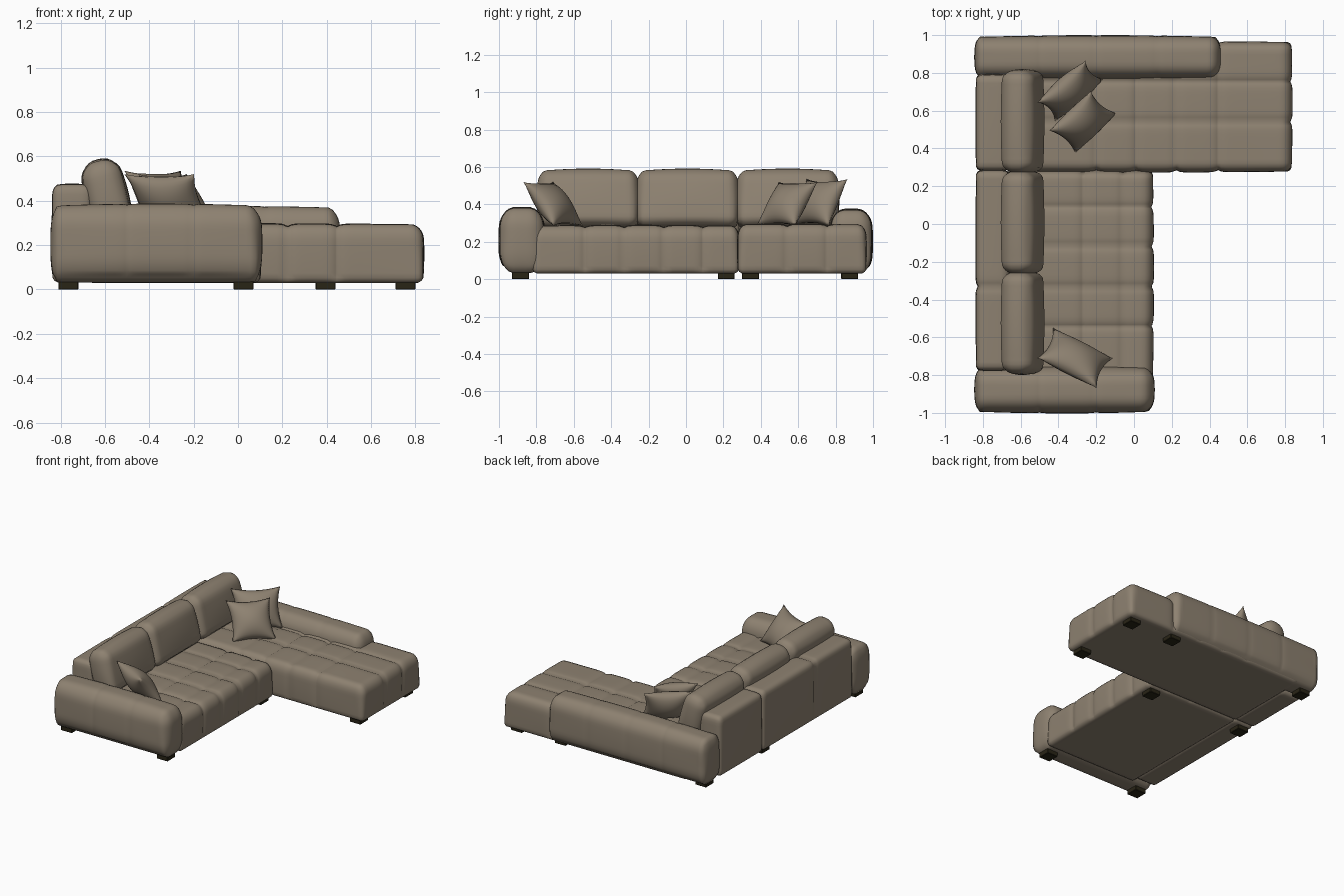
import bpy, bmesh, math
from mathutils import Vector, Matrix

if "Cube" in bpy.data.objects:
    bpy.data.objects.remove(bpy.data.objects["Cube"], do_unlink=True)


def make_material(name, rgb):
    mat = bpy.data.materials.new(name)
    mat.use_nodes = True
    mat.diffuse_color = (*rgb, 1)
    bsdf = mat.node_tree.nodes["Principled BSDF"]
    bsdf.inputs["Base Color"].default_value = (*rgb, 1)
    bsdf.inputs["Roughness"].default_value = 0.8
    return mat


FABRIC = make_material("taupe fabric", (0.27, 0.222, 0.165))
WOOD = make_material("dark wood", (0.022, 0.018, 0.008))


def finish(bm, name, mat, smooth=True):
    bmesh.ops.recalc_face_normals(bm, faces=bm.faces)
    mesh = bpy.data.meshes.new(name)
    bm.to_mesh(mesh)
    bm.free()
    mesh.materials.append(mat)
    for poly in mesh.polygons:
        poly.use_smooth = smooth
    obj = bpy.data.objects.new(name, mesh)
    bpy.context.collection.objects.link(obj)
    return obj


def lerp(a, b, t):
    return a + (b - a) * t


def upholstered(name, lo, hi, top, bottom, seams=(), puff=0.006,
                back_scale=1.0, groove=0.012, step=0.022):
    """Padded box with elliptical edges, a slight bulge and stitched grooves.
    seams: (axis, world position) pairs."""
    lo, hi = Vector(lo), Vector(hi)
    mid, half = (lo + hi) / 2, (hi - lo) / 2
    seams = [(a, pos - mid[a]) for a, pos in seams]
    bm = bmesh.new()
    bmesh.ops.create_cube(bm, size=2)
    for v in bm.verts:
        v.co = Vector(c * h for c, h in zip(v.co, half))
    for axis in range(3):
        n = max(4, round(2 * half[axis] / step))
        cuts = [lerp(-half[axis], half[axis], i / n) for i in range(1, n)]
        lines = [pos for a, pos in seams if a == axis]
        cuts = [c for c in cuts if all(abs(c - s) > step / 4 for s in lines)]
        normal = Vector(1.0 if i == axis else 0.0 for i in range(3))
        for c in cuts + lines:
            bmesh.ops.bisect_plane(
                bm, geom=bm.verts[:] + bm.edges[:] + bm.faces[:],
                plane_co=normal * c, plane_no=normal, dist=1e-5)
    for v in bm.verts:
        p = v.co.copy()
        t = (p.z / half.z + 1) / 2
        t = t * t * (3 - 2 * t)
        rad = Vector((lerp(bottom[0], top[0], t), lerp(bottom[1], top[1], t),
                      top[2] if p.z > 0 else bottom[2]))
        if p.x < 0:
            rad.x *= back_scale
        rad = Vector(min(r, h * 0.98) for r, h in zip(rad, half))
        core = Vector(max(-h + r, min(h - r, c))
                      for c, h, r in zip(p, half, rad))
        unit = Vector((c - q) / r for c, q, r in zip(p, core, rad)).normalized()
        out = Vector(u / r for u, r in zip(unit, rad)).normalized()
        pos = core + Vector(u * r for u, r in zip(unit, rad))
        if out.z > -0.5:
            swell = puff
            for i in range(3):
                swell *= 1 - (p[i] / half[i]) ** 2 * (1 - abs(out[i]))
            for a, s in seams:
                fade = 1 - abs(out[a])
                swell -= groove * fade * math.exp(-abs(p[a] - s) / 0.016)
            pos += out * swell
        v.co = pos + mid
    return finish(bm, name, FABRIC)


# Seats: main run and the long chaise
X, Y, Z = range(3)
upholstered("main_seat", (-0.68, -0.82, 0.03), (0.1, 0.282, 0.286),
            (0.06, 0.04, 0.075), (0.025, 0.025, 0.03),
            [(Y, y) for y in (0.09, -0.12, -0.33, -0.54)]
            + [(X, -0.27), (X, -0.06)])
upholstered("chaise_seat", (-0.68, 0.278, 0.03), (0.834, 0.963, 0.293),
            (0.06, 0.045, 0.07), (0.025, 0.025, 0.03),
            [(X, x) for x in (-0.2, 0.01, 0.225, 0.445)]
            + [(Y, 0.54), (Y, 0.755)])

# Arms
upholstered("front_arm", (-0.836, -0.993, 0.032), (0.1, -0.763, 0.377),
            (0.07, 0.075, 0.1), (0.03, 0.075, 0.12),
            [(X, -0.5), (X, -0.2)], 0.01, 0.5, 0.004)
upholstered("back_arm", (-0.836, 0.777, 0.032), (0.452, 0.99, 0.368),
            (0.06, 0.07, 0.09), (0.03, 0.06, 0.1),
            [(X, -0.5), (X, -0.2), (X, 0.12)], 0.01, 0.5, 0.003)

# Backrest frame, one block per module
edge, low = (0.035, 0.03, 0.045), (0.025, 0.02, 0.03)
upholstered("back_frame_main", (-0.836, -0.775, 0.032), (-0.66, 0.283, 0.473),
            edge, low, [(Y, -0.33)], 0.004)
upholstered("back_frame_chaise", (-0.836, 0.284, 0.032), (-0.66, 0.79, 0.473),
            edge, low, [], 0.004)

# Leaning back cushions
cushion_lean = Matrix.Rotation(-0.25, 4, 'Y')
pivot = Vector((-0.592, 0, 0.425))
for label, y0, y1 in (("front", -0.785, -0.262), ("middle", -0.256, 0.272),
                      ("rear", 0.28, 0.806)):
    cushion = upholstered(f"back_cushion_{label}", (-0.677, y0, 0.268),
                          (-0.507, y1, 0.578), (0.07, 0.05, 0.07),
                          (0.05, 0.04, 0.05), (), 0.014)
    cushion.data.transform(Matrix.Translation(pivot) @ cushion_lean
                           @ Matrix.Translation(-pivot))


def pillow(name, base_a, base_b, top_a, top_b, z0=0.285, z1=0.52):
    """Scatter pillow with pinched corners, spanned by two edges."""
    a, b = (Vector((*p, z0)) for p in (base_a, base_b))
    c, d = (Vector((*p, z1)) for p in (top_a, top_b))
    centre = (a + b + c + d) / 4
    u_axis = (b - a + d - c) / 4
    v_axis = (c + d - a - b) / 4
    normal = u_axis.cross(v_axis).normalized()
    bm = bmesh.new()
    for side in (1, -1):
        grid = bmesh.ops.create_grid(bm, x_segments=20, y_segments=20, size=1)
        for vert in grid["verts"]:
            u, v = vert.co.x, vert.co.y
            fu, fv = max(0, 1 - u * u), max(0, 1 - v * v)
            thick = 0.075 * (fu * fv) ** 0.6
            vert.co = (centre + u_axis * u * (1 - 0.14 * fv)
                       + v_axis * v * (1 - 0.14 * fu) + normal * thick * side)
    bmesh.ops.remove_doubles(bm, verts=bm.verts, dist=1e-4)
    return finish(bm, name, FABRIC)


pillow("pillow_front", (-0.43, -0.55), (-0.11, -0.71),
       (-0.51, -0.71), (-0.20, -0.87))
pillow("pillow_corner_rear", (-0.42, 0.56), (-0.16, 0.75),
       (-0.51, 0.63), (-0.26, 0.88), z1=0.535)
pillow("pillow_corner_near", (-0.31, 0.37), (-0.09, 0.59),
       (-0.45, 0.50), (-0.23, 0.70))

# Block feet
feet = [(x, y) for x in (-0.765, 0.025) for y in (-0.885, 0.215)]
feet += [(-0.765, 0.875), (0.395, 0.875), (0.755, 0.875), (0.755, 0.345)]
for i, (x, y) in enumerate(feet):
    bm = bmesh.new()
    bmesh.ops.create_cube(bm, size=1)
    bmesh.ops.transform(bm, verts=bm.verts,
                        matrix=Matrix.Translation((x, y, 0.02))
                        @ Matrix.Diagonal((0.09, 0.09, 0.04, 1)))
    bmesh.ops.bevel(bm, geom=bm.edges[:], offset=0.003, segments=1,
                    affect='EDGES')
    finish(bm, f"foot_{i + 1}", WOOD, smooth=False)
